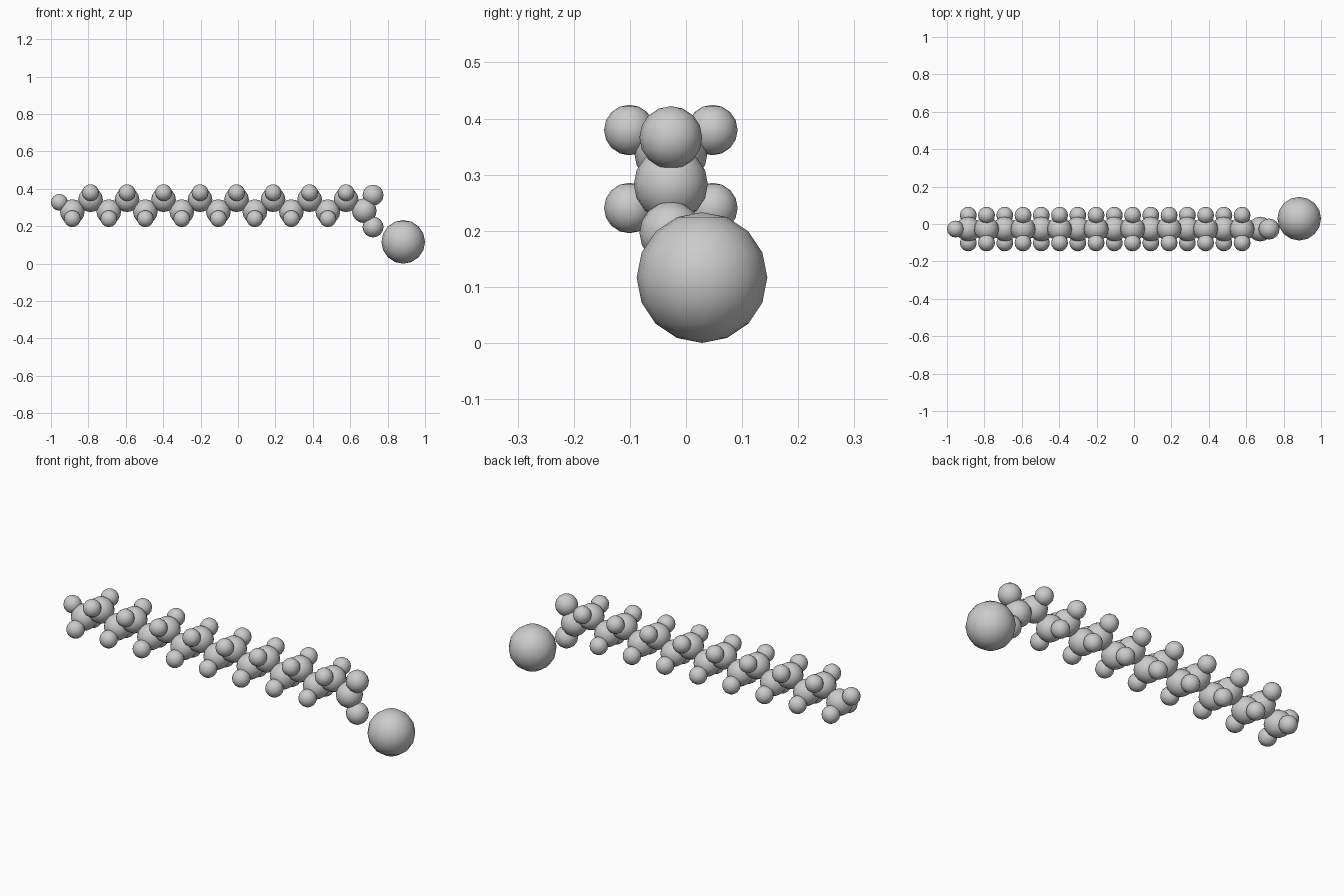
import bpy

if "Cube" in bpy.data.objects:
    bpy.data.objects.remove(bpy.data.objects["Cube"])

CY = -0.027          # plane of the zigzag chain
X0, STEP = -0.886, 0.0976
R_C, R_H, R_O, R_ION = 0.066, 0.045, 0.056, 0.1165


def atom(name, x, y, z, r):
    bpy.ops.mesh.primitive_uv_sphere_add(segments=16, ring_count=8, radius=r, location=(x, y, z))
    ob = bpy.context.object
    ob.name = name
    bpy.ops.object.shade_smooth()
    return ob


# zigzag carbon chain, each carbon carrying a hydrogen pair
for i in range(16):
    x = X0 + STEP * i
    s = 1 if i % 2 else -1
    atom(f"carbon_{i}", x, CY, 0.31 + s * 0.032, R_C)
    for side, dy in (("front", -0.074), ("back", 0.074)):
        atom(f"hydrogen_{side}_{i}", x, CY + dy, 0.31 + s * 0.0695, R_H)

# end hydrogen on the left
atom("hydrogen_end", -0.955, CY, 0.328, R_H)

# acid head on the right
atom("carbon_head", 0.675, CY, 0.283, R_C)
atom("oxygen_upper", 0.722, CY, 0.366, R_O)
atom("oxygen_lower", 0.722, CY, 0.196, R_O)

# large separate metal ion
atom("metal_ion", 0.8835, 0.0285, R_ION, R_ION)
